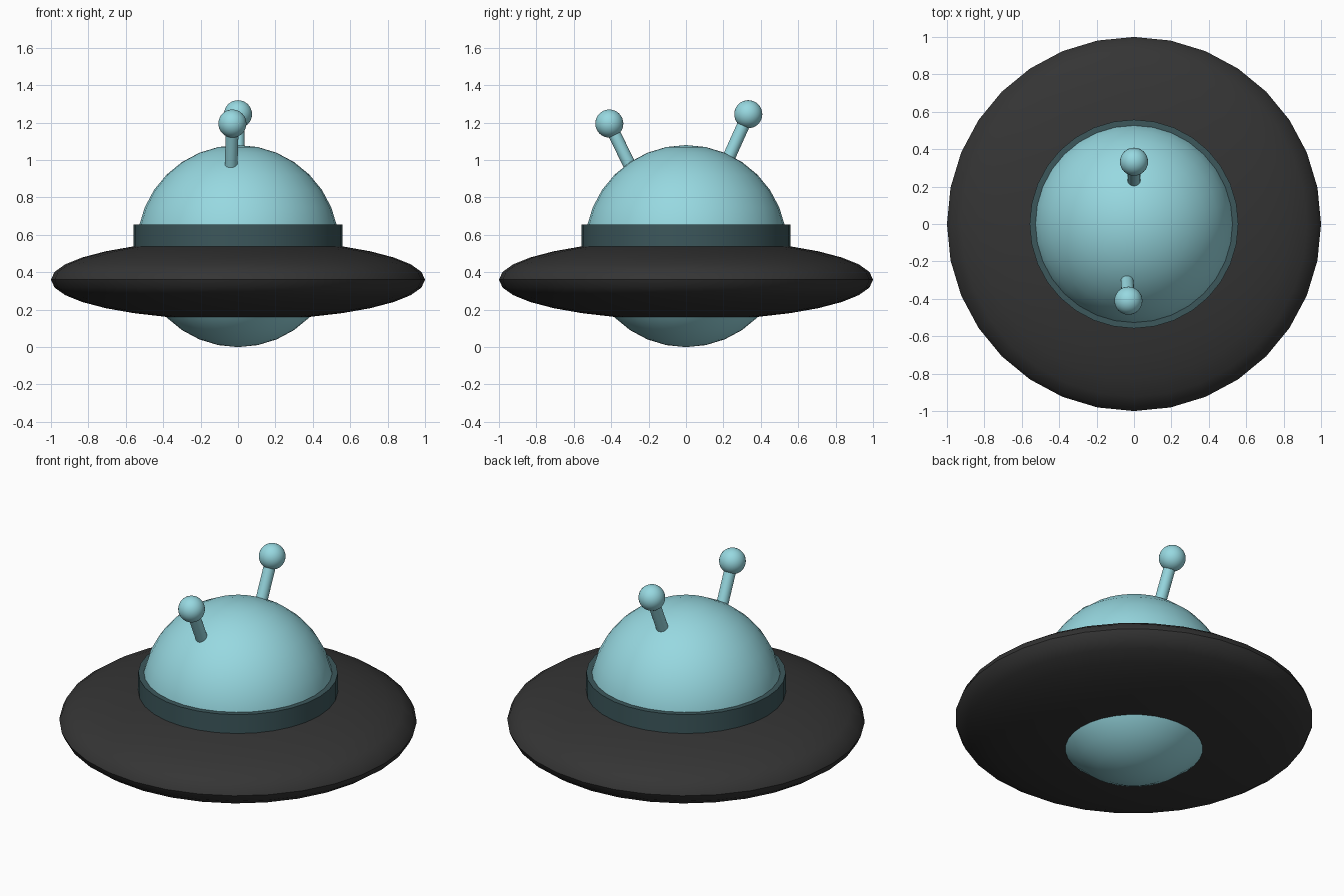
import bpy, math
from mathutils import Vector

if "Cube" in bpy.data.objects:
    bpy.data.objects.remove(bpy.data.objects["Cube"])


def material(name, rgb):
    m = bpy.data.materials.new(name)
    m.diffuse_color = (*rgb, 1)
    m.use_nodes = True
    m.node_tree.nodes["Principled BSDF"].inputs["Base Color"].default_value = m.diffuse_color
    return m


BLUE = material("pale_blue", (0.31, 0.69, 0.75))
TEAL = material("dark_teal", (0.045, 0.095, 0.105))
BLACK = material("charcoal", (0.035, 0.035, 0.035))


def finish(name, mat):
    ob = bpy.context.object
    ob.name = name
    ob.data.materials.append(mat)
    bpy.ops.object.shade_smooth_by_angle(angle=math.radians(40))
    return ob


def ball(name, centre, radius, mat, squash=1.0):
    bpy.ops.mesh.primitive_uv_sphere_add(segments=32, ring_count=16, radius=radius, location=centre)
    bpy.context.object.scale.z = squash
    bpy.ops.object.transform_apply(location=False, rotation=False, scale=True)
    return finish(name, mat)


def rod(name, start, end, radius, mat):
    a, b = Vector(start), Vector(end)
    bpy.ops.mesh.primitive_cylinder_add(vertices=32, radius=radius, depth=(b - a).length,
                                        location=(a + b) / 2)
    bpy.context.object.rotation_euler = (b - a).to_track_quat('Z', 'Y').to_euler()
    return finish(name, mat)


# Cabin sphere, showing as the dome above and the belly below
ball("cabin", (0, 0, 0.54), 0.54, BLUE)

# Flattened saucer and the collar around the dome
ball("saucer", (0, 0, 0.36), 1.0, BLACK, squash=0.215)
rod("collar", (0, 0, 0.46), (0, 0, 0.655), 0.558, TEAL)

# Antennae: base inside the dome, tip at the ball
for side, base, tip in (("back", (0, 0.20, 0.95), (0, 0.333, 1.245)),
                        ("front", (-0.038, -0.283, 0.935), (-0.03, -0.41, 1.195))):
    rod(side + "_antenna_rod", base, tip, 0.034, BLUE)
    ball(side + "_antenna_ball", tip, 0.075, BLUE)
